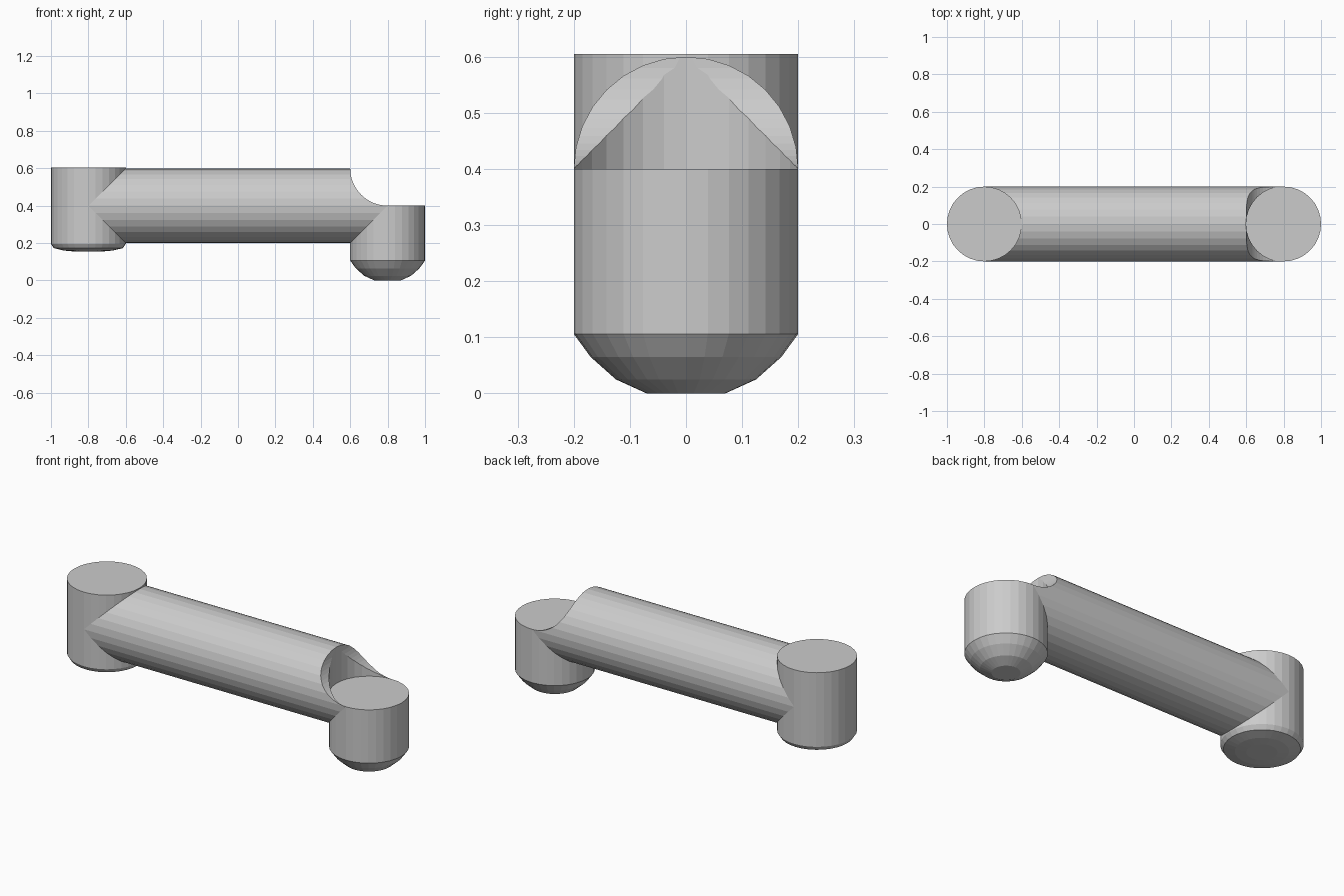
import bpy, bmesh, math
from mathutils import Matrix

if "Cube" in bpy.data.objects:
    bpy.data.objects.remove(bpy.data.objects["Cube"])

SIDES = 32
R = 0.2


def lathe(name, profile, matrix=Matrix(), sides=SIDES):
    """Closed solid of revolution about local z from (radius, height) rings, bottom to top."""
    bm = bmesh.new()
    rings = [[bm.verts.new((r * math.cos(2 * math.pi * i / sides),
                            r * math.sin(2 * math.pi * i / sides), z))
              for i in range(sides)] for r, z in profile]
    for low, high in zip(rings, rings[1:]):
        for i in range(sides):
            j = (i + 1) % sides
            bm.faces.new((low[i], low[j], high[j], high[i]))
    bm.faces.new(rings[0][::-1])
    bm.faces.new(rings[-1])
    bm.transform(matrix)
    bmesh.ops.recalc_face_normals(bm, faces=bm.faces[:])
    mesh = bpy.data.meshes.new(name)
    bm.to_mesh(mesh)
    bm.free()
    obj = bpy.data.objects.new(name, mesh)
    bpy.context.collection.objects.link(obj)
    return obj


def cut(target, cutter):
    mod = target.modifiers.new(cutter.name, 'BOOLEAN')
    mod.operation = 'DIFFERENCE'
    mod.solver = 'EXACT'
    mod.object = cutter
    cutter.hide_render = True
    cutter.hide_set(True)


# Left upright with a shallow rounded base
lathe("left_post", [(0.075, 0.155), (0.13, 0.16), (0.185, 0.173), (R, 0.196), (R, 0.605)],
      Matrix.Translation((-0.8, 0, 0)))

# Right upright with a faceted domed foot
lathe("right_post", [(0.07, 0), (0.125, 0.025), (0.17, 0.065), (R, 0.106), (R, 0.4)],
      Matrix.Translation((0.8, 0, 0)))

# Horizontal bar joining the posts
bar = lathe("cross_bar", [(R, -0.8), (R, 0.8)],
            Matrix.Translation((0, 0, 0.4)) @ Matrix.Rotation(math.pi / 2, 4, 'Y'))

# Scooped right end: sideways groove plus a clearance bore above the right post
cut(bar, lathe("groove_cutter", [(R, -0.4), (R, 0.4)],
               Matrix.Translation((0.8, 0, 0.6)) @ Matrix.Rotation(math.pi / 2, 4, 'X'), 64))
cut(bar, lathe("bore_cutter", [(R + 0.001, 0.398), (R + 0.001, 0.8)],
               Matrix.Translation((0.8, 0, 0))))
